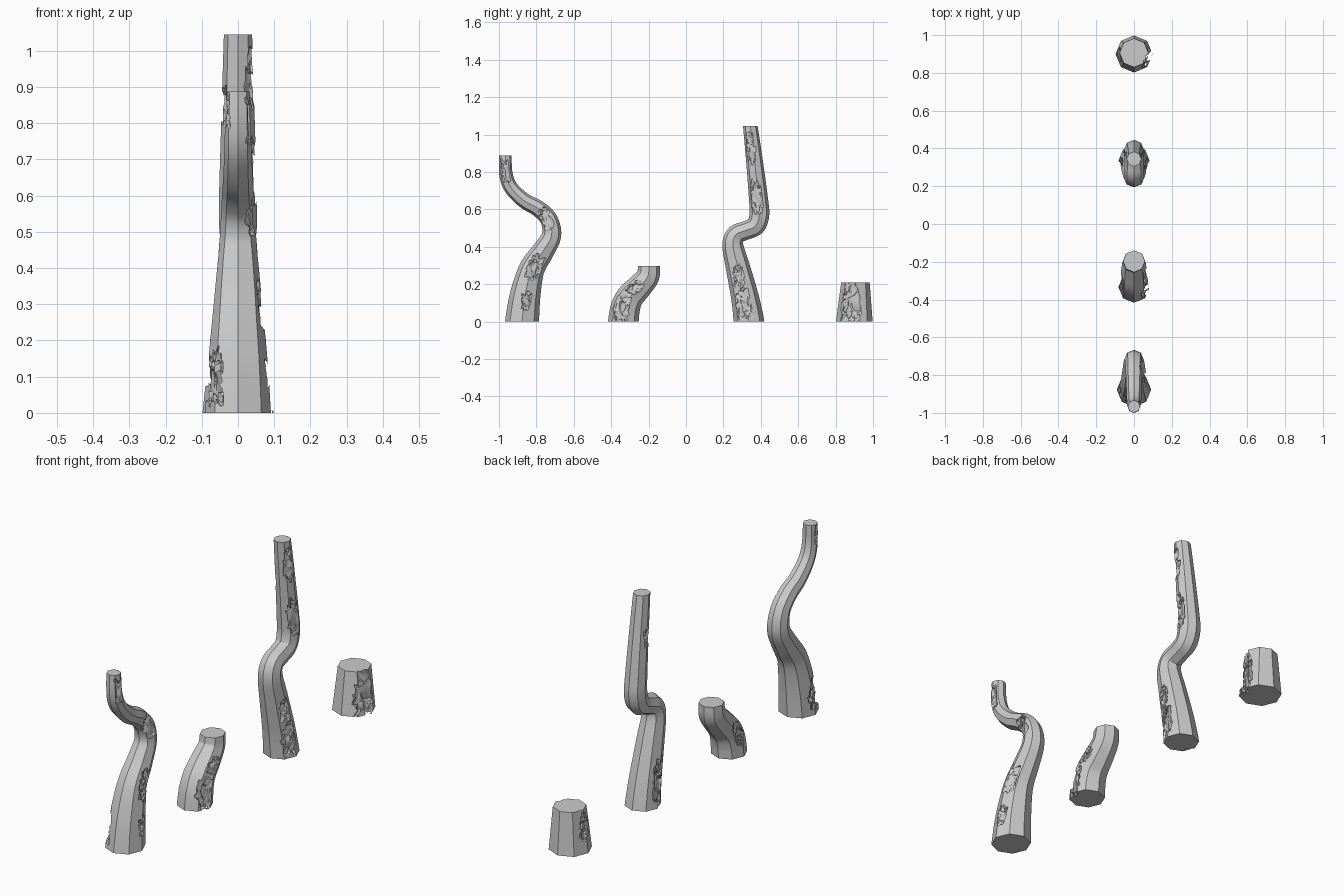
import bpy, bmesh, math
from mathutils import Vector, Matrix, noise
from mathutils.bvhtree import BVHTree

if "Cube" in bpy.data.objects:
    bpy.data.objects.remove(bpy.data.objects["Cube"])


def catmull(p, steps):
    """Smooth (y, z, radius) samples through the control points."""
    p = [Vector(q) for q in p]
    ext = [p[0] * 2 - p[1]] + p + [p[-1] * 2 - p[-2]]
    out = []
    for i in range(1, len(ext) - 2):
        a, b, c, d = ext[i - 1:i + 3]
        for s in range(steps):
            t = s / steps
            out.append(0.5 * (2 * b + (c - a) * t + (2 * a - 5 * b + 4 * c - d) * t ** 2
                              + (3 * b - a - 3 * c + d) * t ** 3))
    return out + [p[-1]]


def finish(bm, name):
    me = bpy.data.meshes.new(name)
    bm.to_mesh(me)
    bm.free()
    ob = bpy.data.objects.new(name, me)
    bpy.context.collection.objects.link(ob)
    return ob


def pillar(name, path, steps, patches):
    # octagonal tapered tube swept along the path in the YZ plane
    pts = catmull(path, steps)
    bm = bmesh.new()
    rings = []
    for i, (y, z, r) in enumerate(pts):
        ty, tz = 0, 1
        if 0 < i < len(pts) - 1:
            d = pts[i + 1] - pts[i - 1]
            ty, tz = Vector((d.x, d.y)).normalized()
        ring = []
        for k in range(8):
            a = k * math.pi / 4
            u, v = r * math.cos(a), r * math.sin(a)
            ring.append(bm.verts.new((u, y + v * tz, z - v * ty)))
        rings.append(ring)
    for a, b in zip(rings, rings[1:]):
        for k in range(8):
            bm.faces.new((a[k], a[(k + 1) % 8], b[(k + 1) % 8], b[k]))
    bm.faces.new(rings[0][::-1])
    bm.faces.new(rings[-1])
    bm.normal_update()
    tree = BVHTree.FromBMesh(bm)
    ob = finish(bm, name)

    # ragged chunks bitten out of the sides
    for n, (side, y, z, width, length, tilt, depth) in enumerate(patches):
        hit, nor, _, _ = tree.ray_cast(Vector((side, y, z)), Vector((-side, 0, 0)))
        if hit is None:
            continue
        cb = bmesh.new()
        bmesh.ops.create_icosphere(cb, subdivisions=4, radius=1)
        rot = (Matrix.Rotation(math.atan2(nor.y * side, abs(nor.x)), 3, 'Z')
               @ Matrix.Rotation(math.radians(tilt), 3, 'X'))
        for v in cb.verts:
            # squarish pad, roughened along its own radius
            q = [math.copysign(abs(t) ** 0.75, t) for t in v.co]
            c = hit + rot @ Vector((q[0] * depth, q[1] * width / 2, q[2] * length / 2))
            c = c.lerp(hit, -0.45 * noise.noise(c * 40) - 0.3 * noise.noise(c * 100))
            v.co = c
        cb.normal_update()
        cut = finish(cb, f"{name}_chip_cutter_{n}")
        cut.hide_render = True
        cut.hide_set(True)
        m = ob.modifiers.new("chip", 'BOOLEAN')
        m.operation, m.solver, m.object = 'DIFFERENCE', 'EXACT', cut

    # sharp facets
    bpy.ops.object.select_all(action='DESELECT')
    ob.select_set(True)
    bpy.context.view_layer.objects.active = ob
    for m in list(ob.modifiers):
        bpy.ops.object.modifier_apply(modifier=m.name)
    bpy.ops.object.shade_smooth_by_angle(angle=math.radians(25))


# chips: side, y, z, width, length, tilt, depth
pillar("twisted_pillar", [
    (-.877, 0, .091), (-.86, .14, .082), (-.825, .28, .069), (-.765, .375, .06),
    (-.719, .46, .052), (-.733, .545, .047), (-.79, .604, .044), (-.866, .647, .041),
    (-.936, .716, .038), (-.963, .79, .036), (-.966, .888, .033)], 5, [
    (1, -.965, .80, .05, .14, 5, .016), (1, -.745, .56, .08, .12, 25, .018),
    (1, -.815, .29, .09, .15, -20, .022), (1, -.855, .11, .06, .10, -10, .018),
    (-1, -.90, .10, .10, .17, -8, .022), (-1, -.975, .83, .04, .09, 0, .014)])

pillar("short_bent_pillar", [
    (-.335, 0, .082), (-.325, .07, .079), (-.30, .13, .074), (-.248, .187, .068),
    (-.205, .24, .062), (-.197, .298, .058)], 6, [
    (1, -.345, .08, .10, .17, -10, .02), (1, -.27, .18, .07, .10, -40, .018),
    (-1, -.31, .12, .09, .15, -25, .02)])

pillar("tall_kinked_pillar", [
    (.337, 0, .082), (.315, .13, .074), (.275, .3, .064), (.25, .41, .056),
    (.268, .465, .052), (.32, .487, .05), (.372, .512, .052), (.392, .57, .053),
    (.388, .65, .051), (.367, .85, .045), (.344, 1.045, .039)], 5, [
    (1, .315, .10, .10, .18, 8, .022), (1, .285, .24, .07, .12, 12, .018),
    (1, .375, .66, .07, .18, 5, .02), (1, .345, .91, .05, .17, 5, .016),
    (-1, .315, .12, .09, .22, 8, .022), (-1, .355, .85, .05, .11, 5, .016)])

pillar("pillar_stump", [(.90, 0, .098), (.903, .105, .087), (.906, .21, .076)], 1, [
    (1, .89, .10, .14, .19, 0, .026), (-1, .90, .13, .08, .12, 0, .022)])
